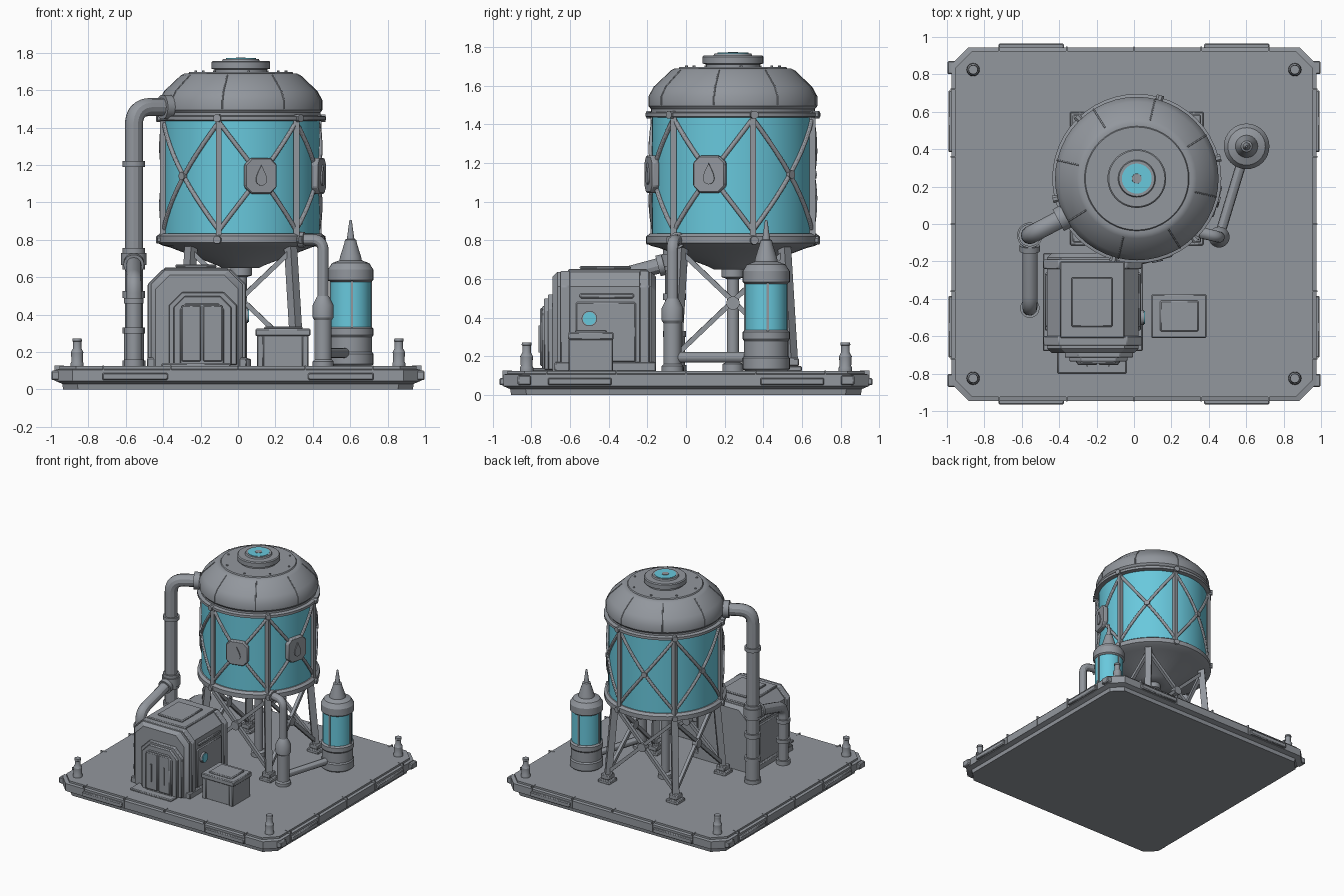
import bpy, bmesh
from math import sin, cos, pi, radians
from mathutils import Vector, Matrix

cube = bpy.data.objects.get("Cube")
if cube:
    bpy.data.objects.remove(cube)


def material(name, rgb):
    m = bpy.data.materials.new(name)
    m.use_nodes = True
    m.diffuse_color = (*rgb, 1)
    m.node_tree.nodes["Principled BSDF"].inputs["Base Color"].default_value = (*rgb, 1)
    return m


STEEL = material("steel_grey", (0.29, 0.31, 0.34))
BLUE = material("water_blue", (0.14, 0.58, 0.72))


def finish(name, mesh, mat, bevel=0):
    mesh.materials.clear()
    mesh.materials.append(mat)
    mesh.shade_smooth()
    mesh.set_sharp_from_angle(angle=radians(30))
    ob = bpy.data.objects.new(name, mesh)
    bpy.context.scene.collection.objects.link(ob)
    if bevel:
        mod = ob.modifiers.new("Bevel", "BEVEL")
        mod.width, mod.segments = bevel, 1
    return ob


def loft(name, rings, mat=STEEL, bevel=0):
    """Bridge equal rings of points and cap both ends."""
    bm = bmesh.new()
    rows = [[bm.verts.new(p) for p in ring] for ring in rings]
    n = len(rows[0])
    for a, b in zip(rows, rows[1:]):
        for i in range(n):
            bm.faces.new((a[i], a[(i + 1) % n], b[(i + 1) % n], b[i]))
    bm.faces.new(rows[0])
    bm.faces.new(rows[-1])
    bmesh.ops.recalc_face_normals(bm, faces=bm.faces)
    mesh = bpy.data.meshes.new(name)
    bm.to_mesh(mesh)
    bm.free()
    return finish(name, mesh, mat, bevel)


def octagon(hx, hy, c):
    return [(-hx, c - hy), (c - hx, -hy), (hx - c, -hy), (hx, c - hy),
            (hx, hy - c), (hx - c, hy), (c - hx, hy), (-hx, hy - c)]


def box(name, x, y, z, mat=STEEL, bevel=0.006):
    ring = [(x[0], y[0]), (x[1], y[0]), (x[1], y[1]), (x[0], y[1])]
    return loft(name, [[(*p, h) for p in ring] for h in z], mat, bevel)


def lathe(name, profile, at, mat=STEEL, n=48):
    return loft(name, [[(at[0] + r * cos(2 * pi * i / n), at[1] + r * sin(2 * pi * i / n), z)
                        for i in range(n)] for r, z in profile], mat)


def rod(name, a, b, r, n=24, mat=STEEL):
    a, b = Vector(a), Vector(b)
    q = (b - a).to_track_quat("Z", "Y")
    ring = [q @ Vector((r * cos(t), r * sin(t), 0)) for t in (2 * pi * (i + 0.5) / n for i in range(n))]
    return loft(name, [[a + p for p in ring], [b + p for p in ring]], mat)


def pipe(name, points, r, bend=0.0):
    """Round tube along a path, with rounded bends."""
    pts = [Vector(p) for p in points]
    path = [pts[0]]
    for p, c, q in zip(pts, pts[1:], pts[2:]):
        if bend:
            s, e = c + (p - c).normalized() * bend, c + (q - c).normalized() * bend
            path += [s.lerp(c, t).lerp(c.lerp(e, t), t) for t in (i / 8 for i in range(9))]
        else:
            path.append(c)
    path.append(pts[-1])
    cu = bpy.data.curves.new(name, "CURVE")
    cu.dimensions, cu.bevel_depth, cu.bevel_resolution, cu.use_fill_caps = "3D", r, 4, True
    sp = cu.splines.new("POLY")
    sp.points.add(len(path) - 1)
    for d, p in zip(sp.points, path):
        d.co = (*p, 1)
    tmp = bpy.data.objects.new(name + "_path", cu)
    mesh = bpy.data.meshes.new_from_object(tmp)
    bpy.data.objects.remove(tmp)
    return finish(name, mesh, STEEL)


def plate(name, outline, y0, y1, mat=STEEL, bevel=0):
    """Outline in x, z extruded along y."""
    return loft(name, [[(x, y, z) for x, z in outline] for y in (y0, y1)], mat, bevel)


# Platform with rim panels and corner posts
loft("platform", [[(*p, z) for p in octagon(hx, hx - 0.03, c)] for hx, c, z in (
    (0.935, 0.08, 0), (0.94, 0.08, 0.03), (0.975, 0.09, 0.045), (0.975, 0.09, 0.105),
    (0.955, 0.09, 0.11), (0.955, 0.09, 0.125))])
for s in (-1, 1):
    for c in (-0.55, 0.55):
        box("rim_panel_y", (c - 0.175, c + 0.175), sorted((s * 0.93, s * 0.965)), (0.05, 0.088))
        box("rim_panel_x", sorted((s * 0.96, s * 0.993)), (c - 0.165, c + 0.165), (0.05, 0.088))
        box("corner_bracket", sorted((s * 0.9, s * 0.998)), (c * 1.52 - 0.035, c * 1.52 + 0.035), (0.05, 0.1))
        lathe("corner_post", [(0.035, 0.12), (0.035, 0.14), (0.03, 0.15), (0.033, 0.2), (0.022, 0.22),
                              (0.022, 0.255), (0.026, 0.258), (0.024, 0.272)], (s * 0.86, c * 1.5), n=16)
    for k in range(-2, 3):
        box("rim_rib_y", (k * 0.36 - 0.004, k * 0.36 + 0.004), sorted((s * 0.9, s * 0.95)), (0.045, 0.127), bevel=0)
        box("rim_rib_x", sorted((s * 0.93, s * 0.98)), (k * 0.36 - 0.004, k * 0.36 + 0.004), (0.045, 0.127), bevel=0)

# Water tank
C = Vector((0.015, 0.243, 0))


def around(angle, r, z):
    """Point about the tank axis, angle in degrees from the front toward +x."""
    a = radians(angle)
    return C + Vector((r * sin(a), -r * cos(a), z))


lathe("tank_bottom", [(0.07, 0.65), (0.1, 0.65), (0.13, 0.665), (0.38, 0.76), (0.42, 0.77),
                      (0.45, 0.785), (0.45, 0.82), (0.43, 0.835), (0.3, 0.835)], C)
lathe("tank_glass", [(0.42, 0.83), (0.42, 1.45)], C, BLUE)
lathe("tank_roof", [(0.42, 1.435), (0.452, 1.44), (0.452, 1.46), (0.425, 1.465), (0.425, 1.48),
                    (0.437, 1.495), (0.437, 1.545), (0.41, 1.595), (0.32, 1.68), (0.3, 1.69),
                    (0.28, 1.69), (0.275, 1.698), (0.17, 1.698)], C)
lathe("tank_cap", [(0.14, 1.69), (0.14, 1.71), (0.157, 1.715), (0.157, 1.75), (0.15, 1.757),
                   (0.1, 1.757), (0.095, 1.768)], C)
lathe("cap_window", [(0.08, 1.76), (0.08, 1.771)], C, BLUE, 32)
lathe("cap_button", [(0.028, 1.76), (0.026, 1.774)], C, n=24)
for k in range(8):
    pipe("roof_seam", [around(k * 45 - 13, r, z) for r, z in
                       ((0.437, 1.5), (0.437, 1.545), (0.41, 1.595), (0.32, 1.68))], 0.004)
    rod("roof_bolt", around(k * 45 + 10, 0.245, 1.69), around(k * 45 + 10, 0.245, 1.704), 0.008, 8)

# Tank cage: six posts with crossed braces that follow the wall
for k in range(6):
    a = -16 + 60 * k
    rod("cage_post", around(a, 0.428, 0.82), around(a, 0.428, 1.45), 0.022, 4)
    for z in (0.8, 1.45):
        rod("cage_bolt", around(a, 0.42, z), around(a, 0.463, z), 0.022, 8)
    for z0, z1 in ((0.85, 1.43), (1.43, 0.85)):
        pipe("cage_brace", [around(a + 60 * t, 0.425, z0 + (z1 - z0) * t)
                            for t in (i / 10 for i in range(11))], 0.012)
    rod("brace_hub", around(a + 30, 0.42, 1.14), around(a + 30, 0.442, 1.14), 0.022, 12)

# Water drop badges on two bays
drop = [(0.042 * sin(t) * sin(t / 2) ** 1.5, 1.145 + 0.055 * cos(t))
        for t in (2 * pi * i / 32 for i in range(32))]
for a in (14, 74):
    turn = Matrix.Translation(C) @ Matrix.Rotation(radians(a), 4, "Z")
    outline = [(x, z + 1.142) for x, z in octagon(0.086, 0.096, 0.035)]
    plate("badge", outline, -0.415, -0.452, bevel=0.006).matrix_world = turn
    plate("badge_drop", drop, -0.45, -0.46).matrix_world = turn

# Tank stand: splayed legs, feet, cross braces, central riser
corners = [(-1, -1), (1, -1), (1, 1), (-1, 1)]


def leg_point(c, z):
    o = 0.305 - 0.04 * (z - 0.12) / 0.66
    return C + Vector((c[0] * o, c[1] * o, z))


for c, d in zip(corners, corners[1:] + corners[:1]):
    rod("stand_leg", leg_point(c, 0.12), leg_point(c, 0.79), 0.035, 4)
    f = leg_point(c, 0.12)
    box("leg_foot", (f.x - 0.052, f.x + 0.052), (f.y - 0.052, f.y + 0.052), (0.12, 0.15))
    box("leg_shoe", (f.x - 0.038, f.x + 0.038), (f.y - 0.038, f.y + 0.038), (0.15, 0.19))
    rod("stand_brace", leg_point(c, 0.2), leg_point(d, 0.74), 0.018, 4)
    rod("stand_brace", leg_point(d, 0.2), leg_point(c, 0.74), 0.018, 4)
    m = (leg_point(c, 0.475) + leg_point(d, 0.475)) / 2
    out = (m - Vector((C.x, C.y, m.z))).normalized() * 0.022
    rod("stand_hub", m - out, m + out, 0.035, 12)
lathe("riser", [(0.055, 0.12), (0.055, 0.16), (0.032, 0.17), (0.032, 0.6), (0.06, 0.61), (0.06, 0.66)], C, n=24)

# Left pipework
P = Vector((-0.557, -0.06, 0))
pipe("tall_pipe", [(-0.33, 0.06, 1.51), P + Vector((0, 0, 1.51)), P + Vector((0, 0, 0.12))], 0.048, 0.1)
rod("tall_pipe_flange", (-0.405, 0.02, 1.51), (-0.365, 0.041, 1.51), 0.066)
for z0, z1, r in ((0.12, 0.155, 0.062), (0.155, 0.3, 0.054), (0.3, 0.33, 0.06), (0.49, 0.525, 0.06),
                  (0.64, 0.665, 0.06), (0.665, 0.73, 0.068), (0.73, 0.755, 0.06), (1.19, 1.22, 0.06)):
    rod("tall_pipe_collar", P + Vector((0, 0, z0)), P + Vector((0, 0, z1)), r)
pipe("low_pipe", [P + Vector((0, 0, 0.69)), (-0.557, -0.45, 0.585), (-0.557, -0.45, 0.12)], 0.04, 0.07)
rod("low_pipe_flange", (-0.557, -0.115, 0.675), (-0.557, -0.145, 0.667), 0.055)
for z0, z1 in ((0.12, 0.16), (0.3, 0.33), (0.46, 0.49)):
    rod("low_pipe_collar", (-0.557, -0.45, z0), (-0.557, -0.45, z1), 0.052)

# Right pipework and small tank
pipe("drain_pipe", [(0.29, -0.03, 0.8), (0.455, -0.07, 0.8), (0.455, -0.07, 0.4)], 0.03, 0.06)
rod("drain_flange", (0.325, -0.04, 0.8), (0.355, -0.047, 0.8), 0.042)
lathe("drain_valve", [(0.056, 0.12), (0.056, 0.15), (0.046, 0.16), (0.046, 0.37), (0.056, 0.385),
                      (0.056, 0.45), (0.036, 0.49), (0.03, 0.5)], (0.455, -0.07), n=24)
pipe("link_pipe", [(0.455, -0.07, 0.195), (0.6, 0.41, 0.195)], 0.027)
S = (0.602, 0.415)
lathe("small_tank_base", [(0.105, 0.12), (0.122, 0.135), (0.122, 0.19), (0.115, 0.2), (0.115, 0.28),
                          (0.122, 0.29), (0.122, 0.325), (0.11, 0.335)], S, n=32)
lathe("small_tank_glass", [(0.109, 0.33), (0.109, 0.585)], S, BLUE, 32)
lathe("small_tank_top", [(0.11, 0.575), (0.122, 0.585), (0.122, 0.64), (0.1, 0.675), (0.06, 0.69), (0.056, 0.71),
                         (0.034, 0.78), (0.03, 0.8), (0.02, 0.805), (0.007, 0.9), (0.005, 0.905)], S, n=32)
for k in range(4):
    x, y = S[0] + 0.108 * cos(k * pi / 2 - 1.5), S[1] + 0.108 * sin(k * pi / 2 - 1.5)
    rod("small_tank_rail", (x, y, 0.33), (x, y, 0.585), 0.009, 4)


# Pump house
def gable(x0, x1, z0, z1, c):
    return [(x0, z0), (x1, z0), (x1, z1 - c), (x1 - c, z1), (x0 + c, z1), (x0, z1 - c)]


loft("house", [[(x, y, z) for x, z in gable(-0.465 + e, 0.025 - e, 0.12, 0.637 - e, 0.075)]
               for y, e in ((-0.69, 0.025), (-0.665, 0), (-0.18, 0), (-0.155, 0.025))])
for y in (-0.65, -0.24):
    plate("house_band", gable(-0.483, 0.043, 0.12, 0.642, 0.08), y, y + 0.05, bevel=0.005)
box("house_skirt", (-0.487, 0.047), (-0.68, -0.155), (0.12, 0.17))
box("roof_plate", (-0.395, -0.05), (-0.61, -0.2), (0.63, 0.652))
box("roof_hatch", (-0.335, -0.115), (-0.55, -0.285), (0.65, 0.668))
for args in ((-0.37, -0.005, 0.52, 0.07, -0.715), (-0.345, -0.035, 0.5, 0.06, -0.735),
             (-0.31, -0.075, 0.46, 0.03, -0.745)):
    plate("door_frame", gable(args[0], args[1], 0.13, args[2], args[3]), -0.66, args[4], bevel=0.005)
for x in (-0.25, -0.135):
    box("door_leaf", (x - 0.052, x + 0.052), (-0.755, -0.74), (0.15, 0.45))
    box("door_handle", (x - 0.005, x + 0.005), (-0.763, -0.75), (0.22, 0.36), bevel=0)
box("door_step", (-0.41, -0.04), (-0.8, -0.68), (0.12, 0.14))
for x in ((0.02, 0.037), (-0.477, -0.46)):
    box("side_panel", x, (-0.57, -0.26), (0.17, 0.48))
    box("side_slot", x, (-0.55, -0.27), (0.5, 0.525))
rod("gauge_rim", (0.03, -0.5, 0.395), (0.053, -0.5, 0.395), 0.04)
rod("gauge_face", (0.04, -0.5, 0.395), (0.058, -0.5, 0.395), 0.034, mat=BLUE)

# Supply crate
box("crate", (0.105, 0.375), (-0.6, -0.385), (0.12, 0.3))
box("crate_lid", (0.093, 0.387), (-0.61, -0.375), (0.285, 0.325))
box("crate_lid_panel", (0.14, 0.345), (-0.575, -0.41), (0.32, 0.337))
for x in (0.12, 0.36):
    box("crate_strap", (x - 0.018, x + 0.018), (-0.608, -0.377), (0.12, 0.29))
